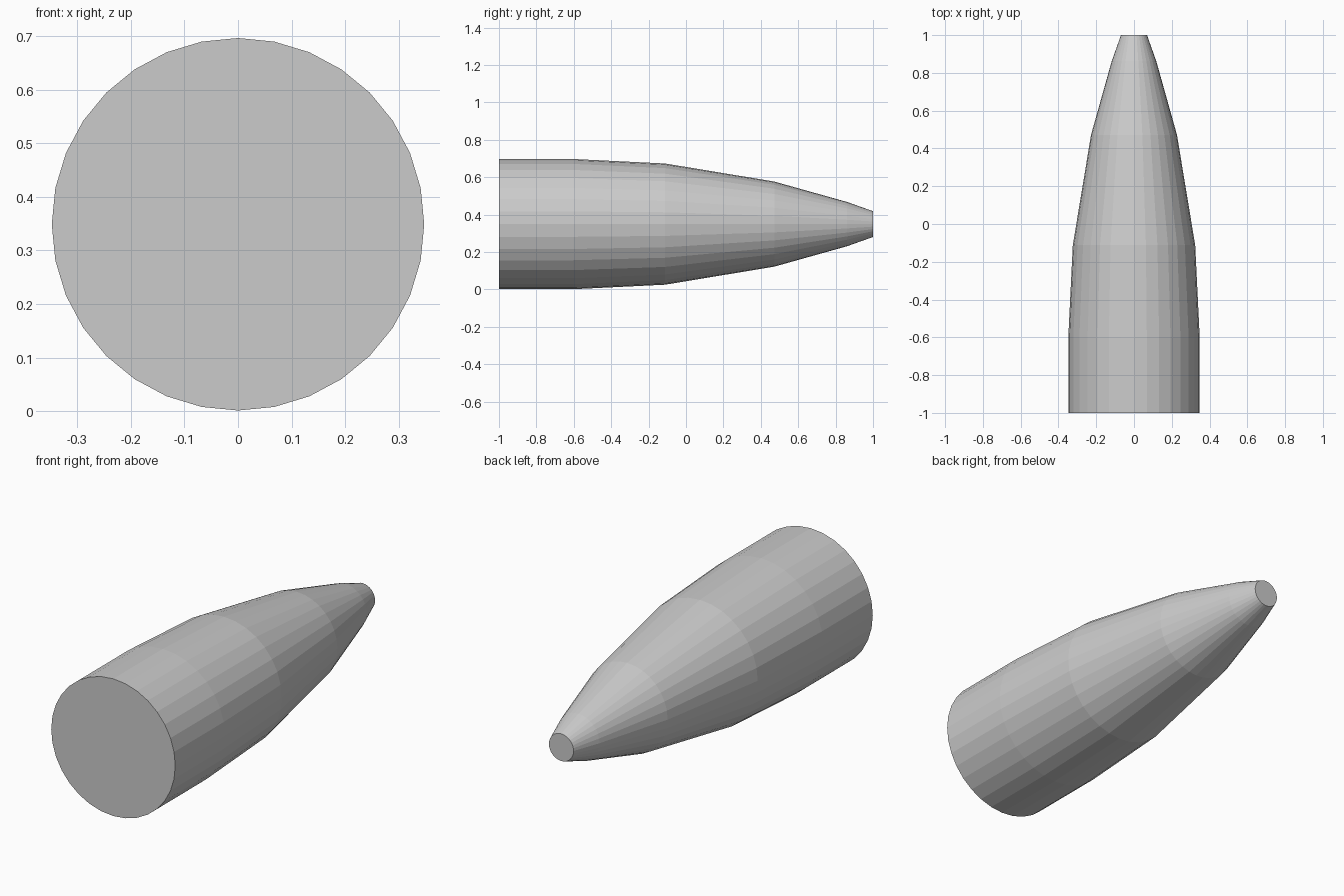
import bpy, bmesh, math

if "Cube" in bpy.data.objects:
    bpy.data.objects.remove(bpy.data.objects["Cube"])

SIDES = 32
# (y position, radius) from the flat base to the blunt tip
PROFILE = [(-1.0, 0.348), (-0.602, 0.348), (-0.112, 0.324),
           (0.472, 0.2275), (0.862, 0.118), (1.0, 0.069)]
CENTRE_Z = 0.349


def lathe(name, profile, sides):
    """Closed flat-shaded body of revolution around the y direction."""
    bm = bmesh.new()
    rings = []
    for y, r in profile:
        rings.append([bm.verts.new((r * math.sin(2 * math.pi * i / sides), y,
                                    CENTRE_Z + r * math.cos(2 * math.pi * i / sides)))
                      for i in range(sides)])
    for a, b in zip(rings, rings[1:]):
        for i in range(sides):
            j = (i + 1) % sides
            bm.faces.new((a[i], a[j], b[j], b[i]))
    # End caps
    bm.faces.new(rings[0])
    bm.faces.new(rings[-1])
    bmesh.ops.recalc_face_normals(bm, faces=bm.faces)
    mesh = bpy.data.meshes.new(name)
    bm.to_mesh(mesh)
    bm.free()
    obj = bpy.data.objects.new(name, mesh)
    bpy.context.collection.objects.link(obj)
    return obj


# Tapered bullet-shaped body
lathe("tapered_body", PROFILE, SIDES)
